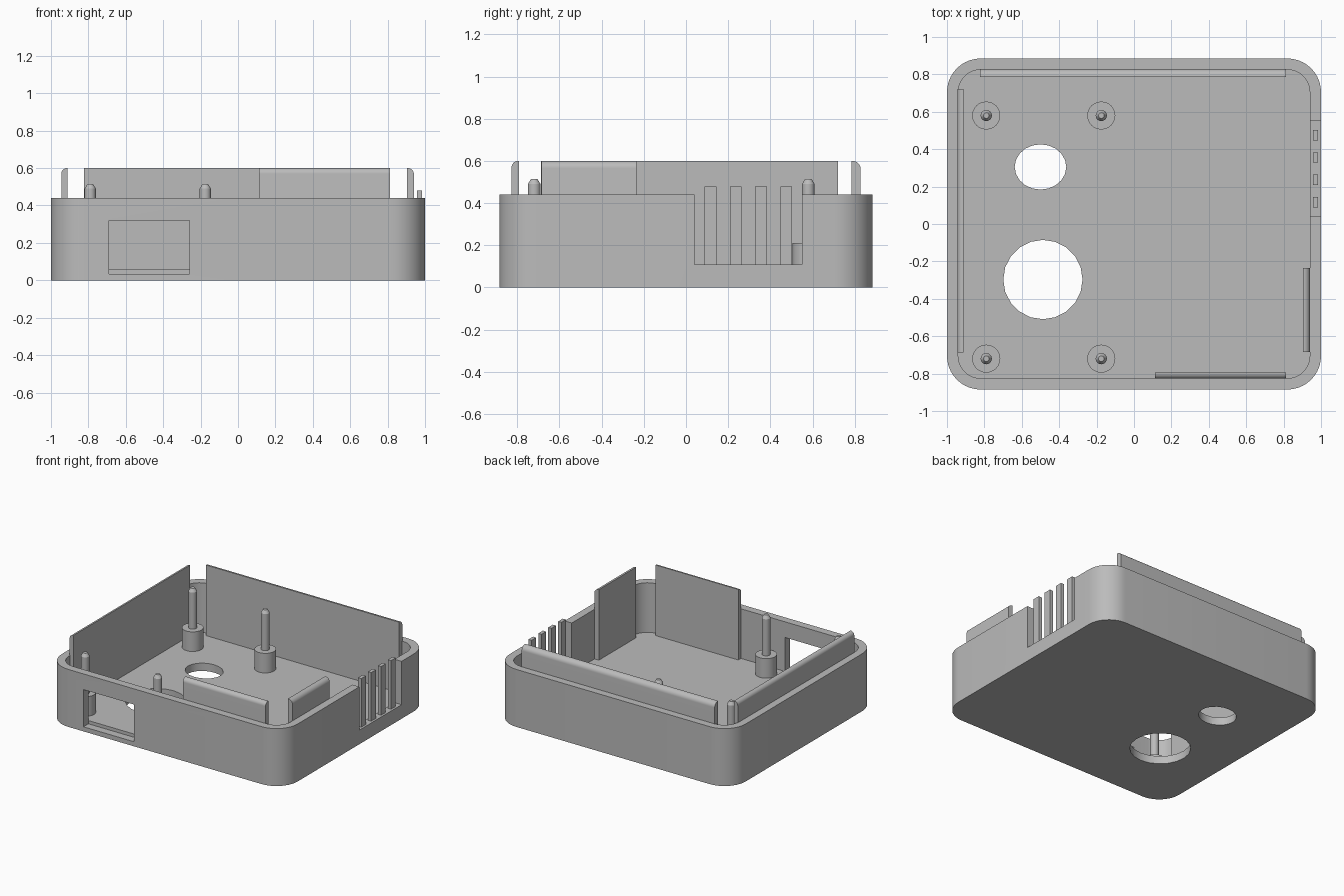
import bpy, bmesh, math
from mathutils import Matrix, Vector

if "Cube" in bpy.data.objects:
    bpy.data.objects.remove(bpy.data.objects["Cube"], do_unlink=True)

grey = bpy.data.materials.new("case grey")
grey.use_nodes = True
colour = (0.5, 0.5, 0.5, 1)
grey.diffuse_color = colour
grey.node_tree.nodes["Principled BSDF"].inputs["Base Color"].default_value = colour

HALF_X, HALF_Y, HEIGHT = 1.0, 0.885, 0.44
WALL, FLOOR = 0.06, 0.06
TAB_TOP = 0.6


def finish(name, bm, matrix=None):
    """Turn a bmesh into a grey object."""
    if matrix:
        bm.transform(matrix)
    bmesh.ops.recalc_face_normals(bm, faces=bm.faces)
    mesh = bpy.data.meshes.new(name)
    bm.to_mesh(mesh)
    bm.free()
    mesh.materials.append(grey)
    obj = bpy.data.objects.new(name, mesh)
    bpy.context.collection.objects.link(obj)
    return obj


def prism(name, points, direction, matrix=None):
    """Extrude a closed outline of 3D points along a direction."""
    bm = bmesh.new()
    face = bm.faces.new([bm.verts.new(p) for p in points])
    top = bmesh.ops.extrude_face_region(bm, geom=[face])["geom"]
    bmesh.ops.translate(bm, vec=direction, verts=[v for v in top if isinstance(v, bmesh.types.BMVert)])
    return finish(name, bm, matrix)


def rounded_block(name, hx, hy, r, z0, z1, steps=10):
    points = []
    for i, (sx, sy) in enumerate([(1, 1), (-1, 1), (-1, -1), (1, -1)]):
        for k in range(steps + 1):
            a = math.pi / 2 * (i + k / steps)
            points.append((sx * (hx - r) + r * math.cos(a), sy * (hy - r) + r * math.sin(a), z0))
    return prism(name, points, (0, 0, z1 - z0))


def box(name, x, y, z):
    points = [(x[0], y[0], z[0]), (x[1], y[0], z[0]), (x[1], y[1], z[0]), (x[0], y[1], z[0])]
    return prism(name, points, (0, 0, z[1] - z[0]))


def hole(name, x, y, rx, ry, sides):
    turns = [math.tau * i / sides for i in range(sides)]
    return prism(name, [(x + rx * math.cos(a), y + ry * math.sin(a), -0.1) for a in turns], (0, 0, 0.25))


def shade(obj):
    bpy.ops.object.select_all(action="DESELECT")
    obj.select_set(True)
    bpy.context.view_layer.objects.active = obj
    bpy.ops.object.shade_smooth_by_angle(angle=math.radians(30))


def cut(target, cutter):
    mod = target.modifiers.new("cut", "BOOLEAN")
    mod.operation, mod.solver, mod.object = "DIFFERENCE", "EXACT", cutter
    cutter.hide_render = True
    bpy.ops.object.select_all(action="DESELECT")
    target.select_set(True)
    bpy.context.view_layer.objects.active = target
    bpy.ops.object.modifier_apply(modifier=mod.name)
    bpy.data.objects.remove(cutter, do_unlink=True)


# Open tray with a window, a vent opening and two floor holes
tray = rounded_block("tray", HALF_X, HALF_Y, 0.18, 0, HEIGHT)
for cutter in (
    rounded_block("cavity", HALF_X - WALL, HALF_Y - WALL, 0.12, FLOOR, 1),
    box("window_cutter", (-0.69, -0.26), (-1, -HALF_Y + WALL), (0.035, 0.32)),
    box("vent_cutter", (0.92, 1.1), (0.04, 0.55), (0.108, 1)),
    hole("large_hole_cutter", -0.487, -0.297, 0.212, 0.212, 20),
    hole("small_hole_cutter", -0.5, 0.305, 0.138, 0.121, 20),
):
    cut(tray, cutter)
shade(tray)

# Vent bars standing in the side opening
for i in range(4):
    y = 0.0875 + 0.12 * i
    box(f"vent_bar_{i + 1}", (0.956, 0.983), (y, y + 0.056), (0.1, 0.48))


# Lid tabs: upright plates inside the walls, rounded on the outer top edge
def tab(name, x, y, length, thick, turn):
    r = thick * 0.9
    profile = [(thick / 2, FLOOR - 0.01), (-thick / 2, FLOOR - 0.01), (-thick / 2, TAB_TOP)]
    for k in range(9):
        a = math.pi / 2 * (1 - k / 8)
        profile.append((thick / 2 - r + r * math.cos(a), TAB_TOP - r + r * math.sin(a)))
    matrix = Matrix.Translation((x, y, 0)) @ Matrix.Rotation(math.radians(turn), 4, "Z")
    points = [(-length / 2, u, z) for u, z in profile]
    shade(prism(name, points, (length, 0, 0), matrix))


tab("back_tab", -0.005, 0.807, 1.635, 0.042, 0)
tab("right_hand_tab", -0.928, 0.017, 1.41, 0.032, 90)
tab("front_tab", 0.462, -0.81, 0.70, 0.034, 180)
tab("left_hand_tab", 0.922, -0.46, 0.45, 0.038, -90)

# Standoffs: wide foot, thin pin and tapered tip
for name, x, y in (
    ("back_outer_standoff", -0.79, 0.58), ("back_inner_standoff", -0.175, 0.58),
    ("front_outer_standoff", -0.79, -0.72), ("front_inner_standoff", -0.175, -0.72),
):
    bm = bmesh.new()
    for r1, r2, z0, z1 in ((0.075, 0.075, FLOOR - 0.01, 0.21), (0.03, 0.03, 0.2, 0.49), (0.03, 0.015, 0.49, 0.515)):
        bmesh.ops.create_cone(bm, cap_ends=True, segments=24, radius1=r1, radius2=r2, depth=z1 - z0,
                              matrix=Matrix.Translation((x, y, (z0 + z1) / 2)))
    shade(finish(name, bm))
